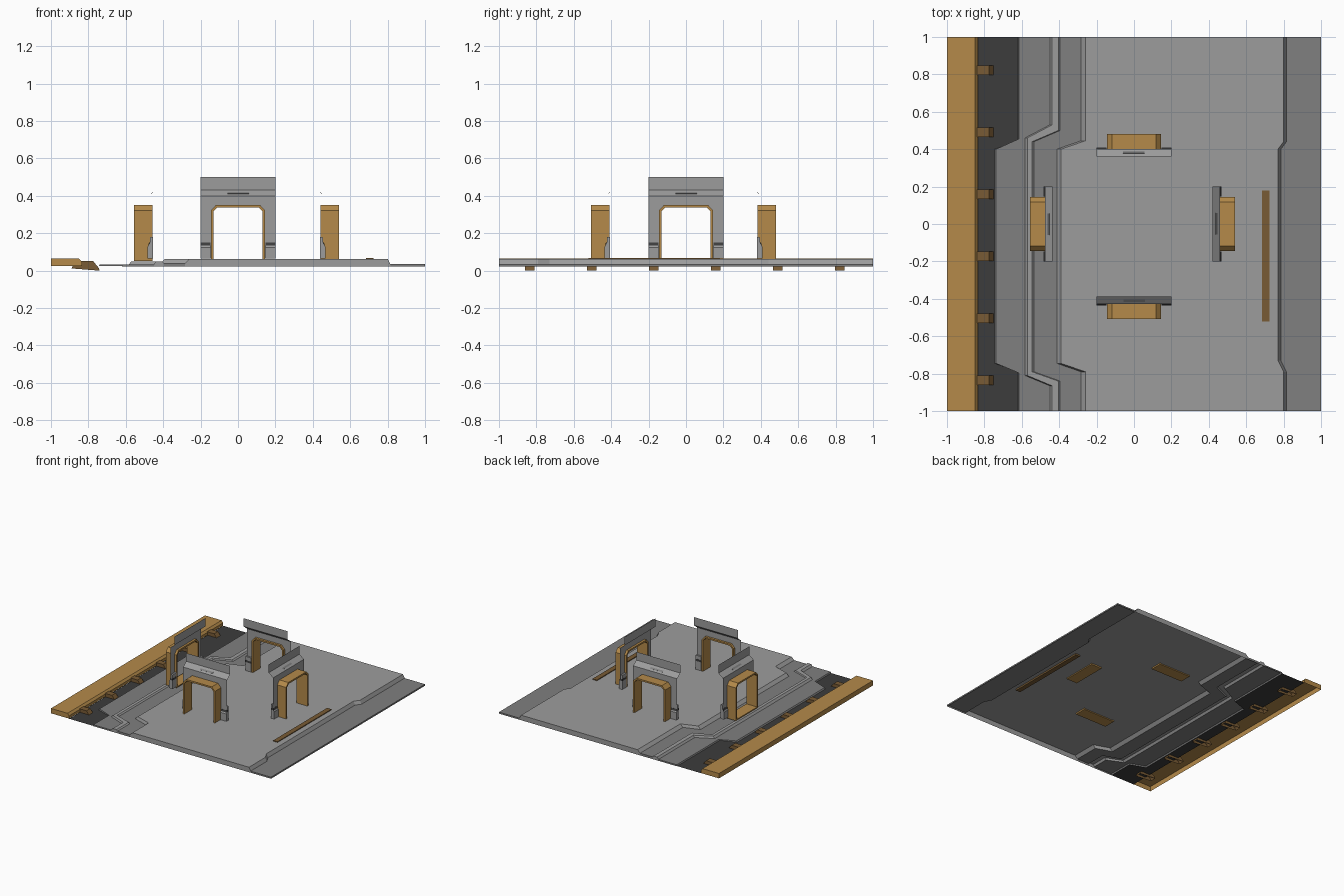
import bpy, bmesh
from math import radians
from mathutils import Matrix, Vector

if "Cube" in bpy.data.objects:
    bpy.data.objects.remove(bpy.data.objects["Cube"])


def material(name, rgb):
    m = bpy.data.materials.new(name)
    m.diffuse_color = (*rgb, 1)
    m.use_nodes = True
    m.node_tree.nodes["Principled BSDF"].inputs["Base Color"].default_value = m.diffuse_color
    return m


GOLD = material("gold", (0.46, 0.255, 0.068))
BRONZE = material("bronze", (0.19, 0.105, 0.035))
GREY = material("grey", (0.335, 0.335, 0.335))
PANEL = material("mid_grey", (0.215, 0.215, 0.215))
DARK = material("dark_grey", (0.046, 0.046, 0.046))


def finish(name, bm, mat, matrix=None, closed=False):
    if closed:
        bmesh.ops.recalc_face_normals(bm, faces=bm.faces)
    mesh = bpy.data.meshes.new(name)
    bm.to_mesh(mesh)
    bm.free()
    mesh.materials.append(mat)
    ob = bpy.data.objects.new(name, mesh)
    bpy.context.collection.objects.link(ob)
    if matrix:
        ob.matrix_world = matrix
    return ob


def add_prism(bm, pts, vec, open_last=False):
    """Prism from a loop of 3D points swept along vec; the last side can stay open."""
    a = [bm.verts.new(p) for p in pts]
    b = [bm.verts.new(Vector(p) + Vector(vec)) for p in pts]
    n = len(a)
    bm.faces.new(a)
    bm.faces.new(b[::-1])
    for i in range(n - open_last):
        bm.faces.new((a[i], b[i], b[(i + 1) % n], a[(i + 1) % n]))


def prism(name, pts, vec, mat, matrix=None, open_last=False):
    bm = bmesh.new()
    add_prism(bm, pts, vec, open_last)
    return finish(name, bm, mat, matrix, True)


def terrain(name, columns, mat, skirt=True):
    """Open stepped surface; a column is (end x, middle x, z, bend y values)."""
    bm = bmesh.new()
    rows = []
    for xe, xm, z, ys in columns:
        path = zip((xe, xe, xm, xm, xe, xe), (1, *ys, -1))
        rows.append([bm.verts.new((x, y, z)) for x, y in path])
    for p, q in zip(rows, rows[1:]):
        for i in range(5):
            bm.faces.new((p[i], p[i + 1], q[i + 1], q[i]))
    if skirt:
        def on_rim(e):
            c = (e.verts[0].co + e.verts[1].co) / 2
            return abs(c.y) > 0.999 or c.x > 0.999
        rim = [e for e in bm.edges if e.is_boundary and on_rim(e)]
        res = bmesh.ops.extrude_edge_only(bm, edges=rim)
        for v in res["geom"]:
            if isinstance(v, bmesh.types.BMVert):
                v.co.z = 0.022
    return finish(name, bm, mat)


# Stepped ground, from left to right
by_a = (0.445, 0.40, -0.745, -0.79)
by_out = (0.53, 0.46, -0.81, -0.865)
by_in = (0.50, 0.44, -0.79, -0.84)
by_r = (0.44, 0.40, -0.73, -0.79)
left = (-0.835, -0.835, 0.024, by_a)
lo_foot = (-0.62, -0.745, 0.024, by_a)
lo_edge = (-0.615, -0.738, 0.034, by_a)
rib_a = (-0.45, -0.583, 0.034, by_out)
rib_b = (-0.438, -0.57, 0.05, by_out)
rib_c = (-0.405, -0.545, 0.05, by_in)
rib_d = (-0.395, -0.535, 0.04, by_in)
main_foot = (-0.283, -0.413, 0.04, by_a)
main_l = (-0.26, -0.39, 0.063, by_a)
main_r = (0.80, 0.77, 0.063, by_r)
slope_r = (0.815, 0.785, 0.035, by_r)
edge_r = (1, 1, 0.035, by_r)
terrain("trench_floor", [left, lo_foot], DARK, False)
terrain("lower_step", [lo_foot, lo_edge, rib_a], PANEL)
terrain("step_rib", [rib_a, rib_b, rib_c, rib_d], GREY)
terrain("upper_step", [rib_d, main_foot], PANEL)
terrain("main_floor", [main_foot, main_l, main_r, slope_r], GREY)
terrain("right_step", [slope_r, edge_r], PANEL)

# Kerb on the left with its brackets (hollow below), floor strip on the right
kerb = [(-1, 0.025), (-1, 0.065), (-0.85, 0.065), (-0.835, 0.048), (-0.835, 0.025)]
prism("kerb", [(x, -1, z) for x, z in kerb], (0, 2, 0), GOLD, None, True)
bracket = [(-0.89, 0.012), (-0.88, 0.03), (-0.84, 0.052), (-0.775, 0.052),
           (-0.745, 0.015), (-0.74, 0)]
for i in range(6):
    y = 0.822 - 0.3315 * i
    prism(f"bracket_{i + 1}", [(x, y - 0.025, z) for x, z in bracket], (0, 0.05, 0),
          BRONZE, None, True)
prism("floor_strip", [(0.684, -0.52, 0.05), (0.724, -0.52, 0.05),
                      (0.724, -0.52, 0.069), (0.684, -0.52, 0.069)], (0, 0.70, 0), BRONZE)


def gateway(side, angle, offset):
    """Arch built facing the centre, with +y outward and its plate at y = 0."""
    m = Matrix.Rotation(radians(angle), 4, "Z") @ Matrix.Translation((0, offset, 0))

    # Gold closed frame, its sill just below the main floor
    outer = [(-0.145, 0.052), (-0.145, 0.322), (-0.117, 0.352),
             (0.117, 0.352), (0.145, 0.322), (0.145, 0.052)]
    inner = [(-0.132, 0.06), (-0.132, 0.317), (-0.111, 0.339),
             (0.111, 0.339), (0.132, 0.317), (0.132, 0.06)]
    bm = bmesh.new()
    loops = [[bm.verts.new((x, y, z)) for x, z in pts]
             for pts, y in ((outer, -0.018), (outer, 0.08), (inner, 0.08), (inner, -0.018))]
    for k in range(4):
        a, b = loops[k], loops[(k + 1) % 4]
        for i in range(6):
            j = (i + 1) % 6
            bm.faces.new((a[i], a[j], b[j], b[i]))
    finish(side + "_arch_frame", bm, GOLD, m, True)

    # Thin grey face plate around the opening, with a leaning header
    rim = [(-0.2, 0.064), (-0.2, 0.322), (-0.2, 0.40),
           (0.2, 0.40), (0.2, 0.322), (0.2, 0.064)]
    hole = [(x, max(z, 0.064)) for x, z in outer]
    bm = bmesh.new()
    a = [bm.verts.new((x, 0, z)) for x, z in rim]
    b = [bm.verts.new((x, 0, z)) for x, z in hole]
    for i in range(5):
        bm.faces.new((a[i], b[i], b[i + 1], a[i + 1]))
    l, r = a[2], a[3]
    for y, z in ((-0.04, 0.432), (-0.04, 0.5)):
        l2, r2 = bm.verts.new((-0.2, y, z)), bm.verts.new((0.2, y, z))
        bm.faces.new((l, r, r2, l2))
        l, r = l2, r2
    finish(side + "_arch_plate", bm, GREY, m)

    # Stepped feet on both legs, each with a dark seam
    foot = [(-0.02, 0.064), (0.01, 0.064), (0.01, 0.125),
            (-0.004, 0.145), (-0.006, 0.18), (-0.02, 0.18)]
    seam = [(-0.021, 0.134), (0.006, 0.134), (0.001, 0.15), (-0.021, 0.15)]
    for part, shape, mat in (("feet", foot, GREY), ("seams", seam, DARK)):
        bm = bmesh.new()
        for x in (-0.2, 0.147):
            add_prism(bm, [(x, y, z) for y, z in shape], (0.053, 0, 0))
        finish(f"{side}_arch_{part}", bm, mat, m, True)

    # Slim slot in the leaning header
    prism(side + "_header_slot", [(-0.06, -0.011, 0.411), (-0.06, -0.022, 0.42),
                                  (-0.06, -0.021, 0.421), (-0.06, -0.010, 0.412)],
          (0.115, 0, 0), PANEL, m)


for side, angle, offset in (("back", 0, 0.40), ("left", 90, 0.475),
                            ("front", 180, 0.427), ("right", 270, 0.459)):
    gateway(side, angle, offset)
